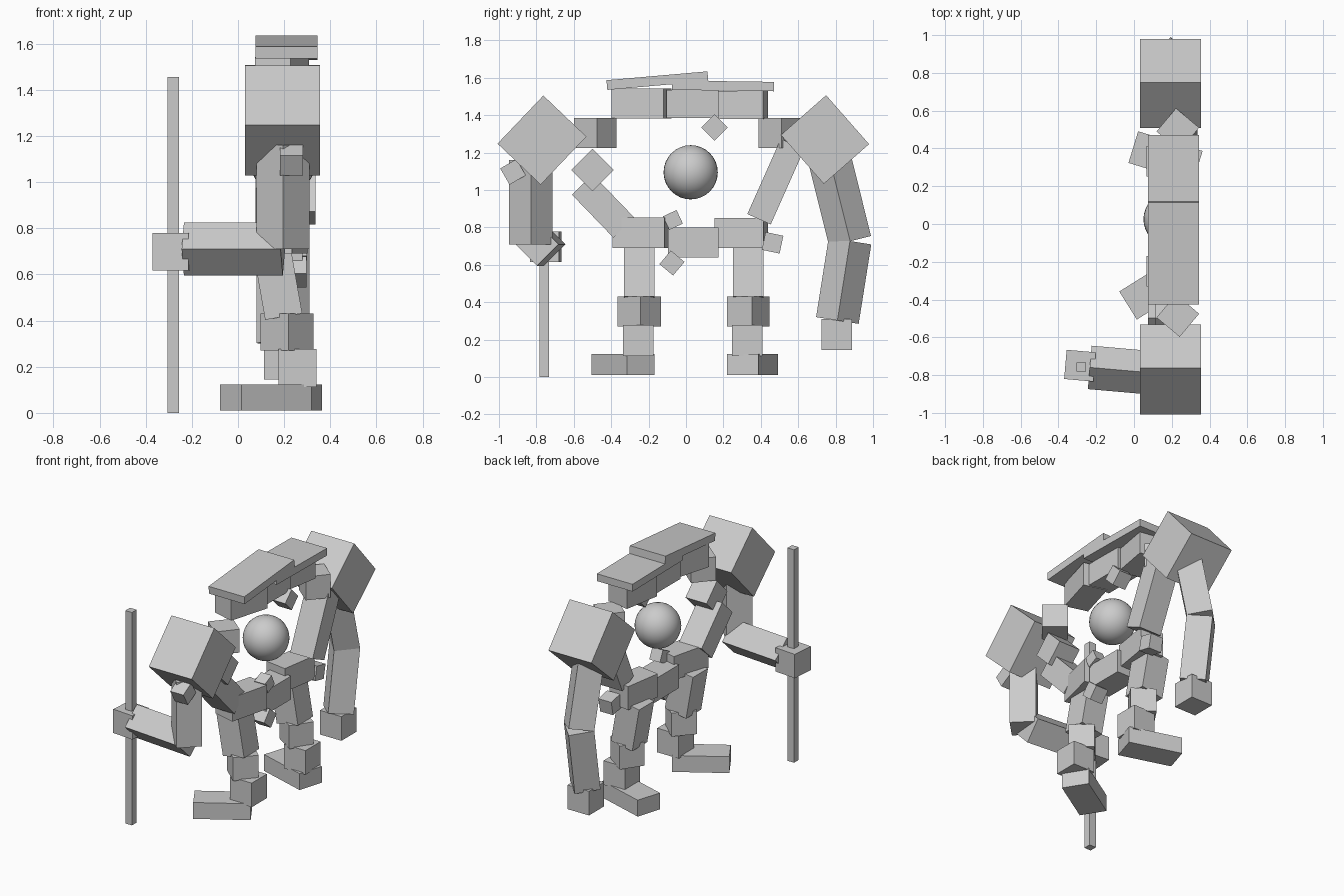
import bpy
from math import radians


def block(name, loc, size, rot=(0, 0, 0), order='ZYX'):
    """Box by centre, size and rotation in degrees (ZYX: own-axis spin first)."""
    bpy.ops.mesh.primitive_cube_add(size=1, location=loc)
    ob = bpy.context.object
    ob.name = name
    for v in ob.data.vertices:
        v.co = [c * s for c, s in zip(v.co, size)]
    ob.rotation_mode = order
    ob.rotation_euler = [radians(a) for a in rot]
    return ob


# Floating core
bpy.ops.mesh.primitive_uv_sphere_add(segments=32, ring_count=16, radius=0.145,
                                     location=(0.195, 0.025, 1.095))
bpy.context.object.name = "core_ball"
bpy.ops.object.shade_smooth_by_angle()

# Legs: (side, y, foot centre x, foot y, foot turn, knee turn)
for side, y, fx, fy, foot_turn, knee_turn in (
        ("left", -0.25, 0.12, -0.337, 32, -42),
        ("right", 0.332, 0.167, 0.355, -17, -34)):
    block(side + "_foot", (fx, fy, 0.067), (0.357, 0.175, 0.112), (0, 0, foot_turn))
    block(side + "_shin", (0.258, y - 0.005, 0.195), (0.163, 0.163, 0.165))
    block(side + "_knee", (0.212, y, 0.35), (0.163, 0.163, 0.16), (0, 0, knee_turn))
    block(side + "_thigh", (0.172, y, 0.565), (0.163, 0.163, 0.3), (0, -10, 0))

# Hips
block("left_hip", (0.19, -0.235, 0.773), (0.16, 0.285, 0.163), (0, 0, -14))
block("middle_hip", (0.2, 0.04, 0.72), (0.16, 0.27, 0.16))
block("right_hip", (0.19, 0.295, 0.77), (0.16, 0.265, 0.16), (0, 0, -9))

# Side ribs
block("left_rib", (0.16, -0.443, 0.914), (0.17, 0.155, 0.32), (44, 0, 0))
block("left_rib_cube", (0.195, -0.5, 1.107), (0.16, 0.16, 0.16), (45, 0, 0))
block("right_rib", (0.25, 0.48, 1.045), (0.17, 0.137, 0.44), (-24, 0, 0))

# Upper chest and back plates
block("left_chest", (0.19, -0.238, 1.462), (0.16, 0.29, 0.16), (0, 0, -16))
block("middle_chest", (0.195, 0.035, 1.46), (0.16, 0.28, 0.15))
block("right_chest", (0.195, 0.295, 1.455), (0.16, 0.265, 0.15), (0, 0, -10))
block("left_top_plate", (0.21, -0.153, 1.585), (0.27, 0.542, 0.052), (5, 0, 0))
block("right_top_plate", (0.21, 0.198, 1.557), (0.27, 0.545, 0.05), (-0.8, 0, 0))

# Shoulders and their joints
for side, y in (("left", -0.485), ("right", 0.5)):
    block(side + "_shoulder_joint", (0.232, y, 1.305), (0.16, 0.16, 0.16), (0, 0, -40))
block("left_shoulder", (0.193, -0.77, 1.267), (0.325, 0.318, 0.355), (-43.6, 0, 0))
block("right_shoulder", (0.193, 0.743, 1.27), (0.325, 0.348, 0.322), (-48.7, 0, 0))

# Left arm, bent forward to hold the staff
block("left_upper_arm", (0.195, -0.83, 0.935), (0.163, 0.163, 0.45), (0, 0, 45))
block("left_forearm", (-0.02, -0.778, 0.71), (0.43, 0.163, 0.163), (45, 0, -5), 'XYZ')
block("left_hand", (-0.286, -0.75, 0.698), (0.155, 0.155, 0.163), (0, 0, -5))
block("staff", (-0.28, -0.757, 0.728), (0.05, 0.05, 1.456))

# Right arm, hanging
block("right_upper_arm", (0.195, 0.823, 0.945), (0.163, 0.163, 0.45), (14, 0, 45))
block("right_forearm", (0.195, 0.843, 0.515), (0.163, 0.163, 0.43), (-9, 0, 45))
block("right_hand", (0.195, 0.805, 0.228), (0.163, 0.163, 0.165))

# Small loose stones: (y, z, x, size, tilt)
for i, (y, z, x, s, tilt) in enumerate((
        (-0.925, 1.097, 0.232, 0.1, 30),
        (0.152, 1.335, 0.25, 0.1, 45),
        (-0.07, 0.84, 0.25, 0.08, 25),
        (-0.075, 0.61, 0.25, 0.095, 50),
        (0.463, 0.718, 0.25, 0.097, -12))):
    block("small_stone_%d" % (i + 1), (x, y, z), (s, s, s), (tilt, 0, 0))
